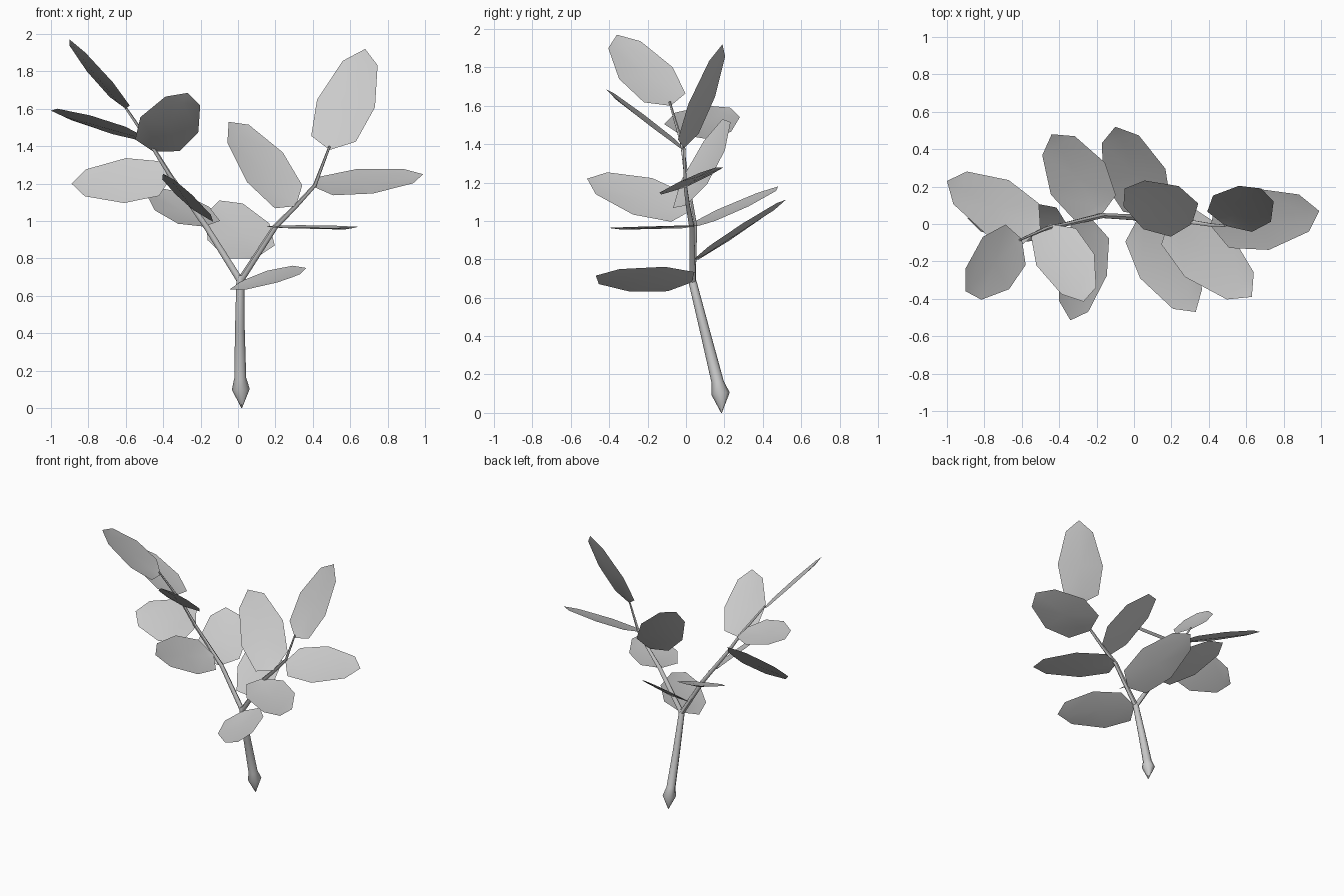
import bpy, bmesh, math
from mathutils import Vector

if "Cube" in bpy.data.objects:
    bpy.data.objects.remove(bpy.data.objects["Cube"])


def finish(bm, name, angle=60):
    bmesh.ops.recalc_face_normals(bm, faces=bm.faces[:])
    me = bpy.data.meshes.new(name)
    bm.to_mesh(me)
    bm.free()
    ob = bpy.data.objects.new(name, me)
    bpy.context.collection.objects.link(ob)
    bpy.ops.object.select_all(action='DESELECT')
    bpy.context.view_layer.objects.active = ob
    ob.select_set(True)
    bpy.ops.object.shade_smooth_by_angle(angle=math.radians(angle))
    return ob


def tube(name, path, sides=8):
    """Tapered tube along points given as (x, y, z, radius)."""
    bm = bmesh.new()
    pts = [Vector(p[:3]) for p in path]
    rings = []
    for i, p in enumerate(pts):
        d = (pts[min(i + 1, len(pts) - 1)] - pts[max(i - 1, 0)]).normalized()
        u = d.cross(Vector((0, 1, 0))).normalized()
        v = d.cross(u)
        ring = []
        for k in range(sides):
            a = 2 * math.pi * k / sides
            ring.append(bm.verts.new(p + (u * math.cos(a) + v * math.sin(a)) * path[i][3]))
        rings.append(ring)
    for a, b in zip(rings, rings[1:]):
        for k in range(sides):
            n = (k + 1) % sides
            bm.faces.new((a[k], a[n], b[n], b[k]))
    bm.faces.new(rings[0])
    bm.faces.new(rings[-1])
    return finish(bm, name)


def leaf(name, base, tip, side, fold=0.012):
    """Eight-cornered blade with a shallow fold along its midrib."""
    base, tip, side = Vector(base), Vector(tip), Vector(side)
    normal = (tip - base).cross(side).normalized()
    if normal.z < 0:
        normal = -normal
    bm = bmesh.new()
    root, end = bm.verts.new(base), bm.verts.new(tip)
    rows = []
    for t, w in ((0.11, 0.77), (0.46, 1.0), (0.86, 0.6)):
        mid = base.lerp(tip, t)
        rows.append([bm.verts.new(mid + side * w),
                     bm.verts.new(mid - normal * fold),
                     bm.verts.new(mid - side * w)])
    for s in (0, 1):
        bm.faces.new((root, rows[0][s], rows[0][s + 1]))
        for a, b in zip(rows, rows[1:]):
            bm.faces.new((a[s], b[s], b[s + 1], a[s + 1]))
        bm.faces.new((rows[2][s], end, rows[2][s + 1]))
    return finish(bm, name)


# Main stem with pointed, swollen foot
tube("stem", [(0.02, 0.185, 0.0, 0.002), (0.015, 0.18, 0.1, 0.048),
              (0.012, 0.165, 0.16, 0.032), (0.01, 0.1, 0.42, 0.026),
              (0.012, 0.035, 0.68, 0.021), (0.012, 0.032, 0.71, 0.014)])

# Two forking branches
tube("left_branch", [(0.012, 0.035, 0.68, 0.018), (-0.17, 0.045, 0.97, 0.015),
                     (-0.36, 0.0, 1.24, 0.012), (-0.46, -0.02, 1.4, 0.01),
                     (-0.61, -0.085, 1.62, 0.006)], 6)
tube("right_branch", [(0.012, 0.035, 0.68, 0.018), (0.2, 0.03, 0.97, 0.015),
                      (0.31, 0.01, 1.08, 0.012), (0.41, -0.005, 1.19, 0.01),
                      (0.49, -0.01, 1.4, 0.006)], 6)

# Leaves: base, tip, half-width vector
right_leaves = [
    ((0.49, -0.01, 1.38), (0.68, 0.19, 1.92), (0.155, -0.07, -0.02)),
    ((0.41, -0.01, 1.18), (0.99, 0.07, 1.25), (-0.045, 0.165, 0.065)),
    ((0.31, 0.00, 1.08), (-0.05, 0.19, 1.53), (0.095, 0.115, 0.08)),
    ((0.19, 0.03, 0.975), (0.63, -0.39, 0.965), (0.12, 0.12, 0.005)),
    ((0.02, 0.03, 0.68), (0.33, -0.47, 0.715), (0.13, 0.09, 0.065)),
    ((0.09, 0.04, 0.80), (-0.10, 0.52, 1.11), (0.165, 0.035, 0.045)),
]
left_leaves = [
    ((-0.60, -0.08, 1.60), (-0.90, -0.36, 1.97), (-0.07, 0.14, 0.03)),
    ((-0.50, -0.03, 1.45), (-1.00, 0.23, 1.59), (0.06, 0.145, -0.05)),
    ((-0.45, 0.00, 1.37), (-0.27, -0.415, 1.685), (0.155, 0.03, -0.04)),
    ((-0.36, 0.00, 1.23), (-0.89, 0.03, 1.20), (0.005, 0.11, 0.12)),
    ((-0.22, 0.02, 1.05), (-0.34, -0.515, 1.22), (-0.13, 0.05, 0.095)),
    ((-0.18, 0.04, 0.97), (-0.44, 0.48, 1.18), (0.145, 0.085, 0.01)),
]
for label, group in (("right", right_leaves), ("left", left_leaves)):
    for i, (b, t, s) in enumerate(group):
        leaf(f"{label}_leaf_{i + 1}", b, t, s)
